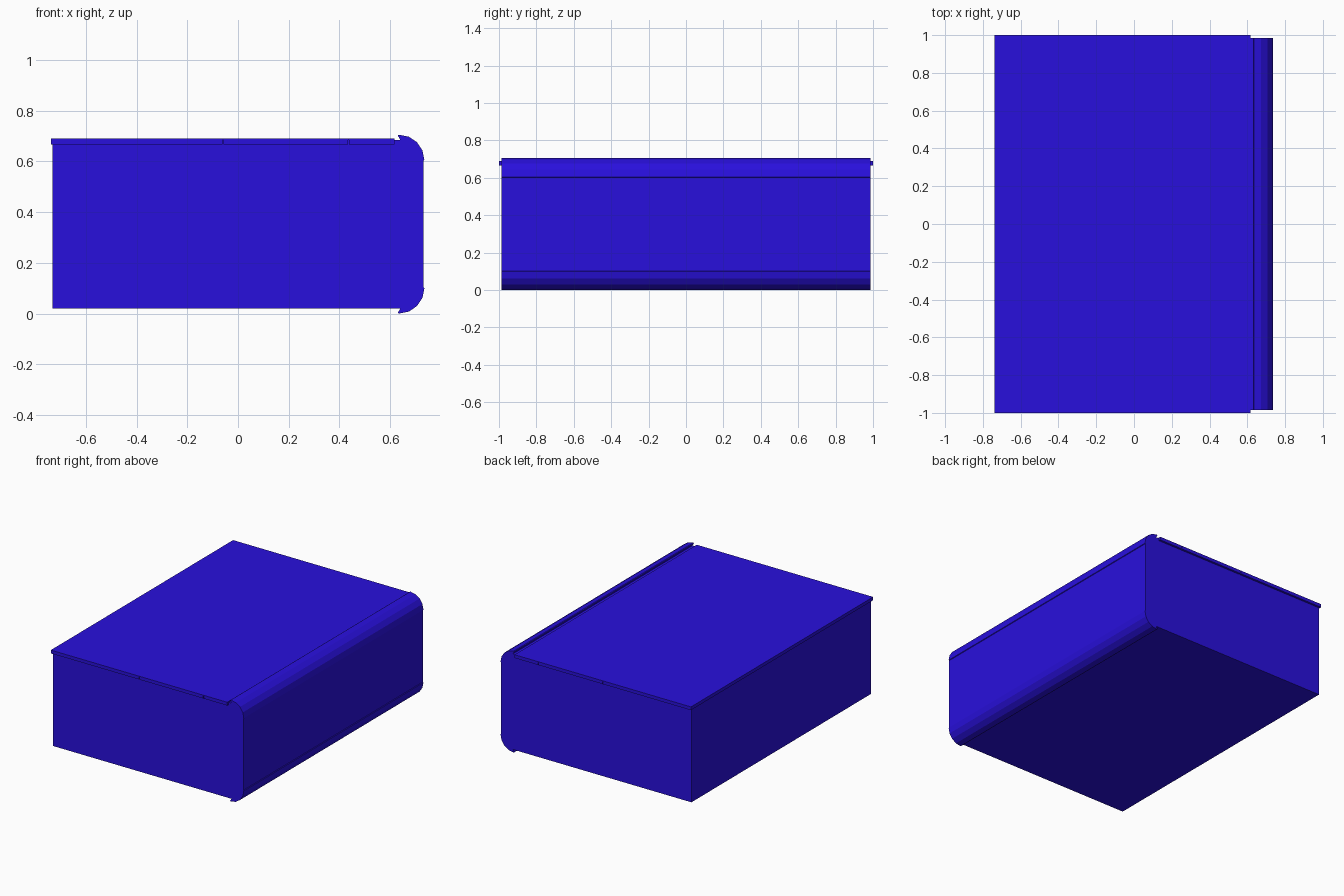
import bpy, bmesh, math

if "Cube" in bpy.data.objects:
    bpy.data.objects.remove(bpy.data.objects["Cube"])

mat = bpy.data.materials.new("deep_blue")
mat.diffuse_color = (0.022, 0.005, 0.72, 1)
mat.use_nodes = True
mat.node_tree.nodes["Principled BSDF"].inputs["Base Color"].default_value = mat.diffuse_color


def finish(name, bm):
    bmesh.ops.recalc_face_normals(bm, faces=bm.faces)
    me = bpy.data.meshes.new(name)
    bm.to_mesh(me)
    bm.free()
    me.materials.append(mat)
    ob = bpy.data.objects.new(name, me)
    bpy.context.collection.objects.link(ob)
    return ob


def extrude_y(name, profile, half):
    """Extrude an (x, z) outline from -half to +half along y."""
    bm = bmesh.new()
    face = bm.faces.new([bm.verts.new((x, -half, z)) for x, z in profile])
    out = bmesh.ops.extrude_face_region(bm, geom=[face])["geom"]
    verts = [v for v in out if isinstance(v, bmesh.types.BMVert)]
    bmesh.ops.translate(bm, verts=verts, vec=(0, 2 * half, 0))
    return finish(name, bm)


def boxes(name, bounds):
    bm = bmesh.new()
    for lo, hi in bounds:
        vs = bmesh.ops.create_cube(bm, size=1)["verts"]
        for v in vs:
            for i in range(3):
                v.co[i] = lo[i] if v.co[i] < 0 else hi[i]
    return finish(name, bm)


HEIGHT, R, CX = 0.705, 0.1, 0.635

# Body with rounded spine: one half outline, mirrored top to bottom
arc = [(CX + R * math.sin(math.radians(a)), R - R * math.cos(math.radians(a)))
       for a in (0, 22.5, 45, 67.5, 90)]
lower = [(-0.732, 0.02), (0.64, 0.02), (0.63, 0.003)] + arc + [(0.731, 0.103)]
upper = [(x, HEIGHT - z) for x, z in reversed(lower)]
upper[-1] = (-0.732, 0.684)
upper[-2] = (0.64, 0.684)
extrude_y("body_with_spine", lower + upper, 0.986)

# Lid plate, slightly larger than the body
boxes("lid", [((-0.738, -1, 0.684), (0.617, 1, 0.69))])

# Lid rim with narrow seams, front and back, plus the closing strip at the left
seams = [-0.738, -0.06, 0.435, 0.617]
rim = [((-0.738, -0.98, 0.667), (-0.73, 0.98, 0.685))]
for s in (-1, 1):
    y0, y1 = sorted((0.98 * s, s))
    for a, b in zip(seams, seams[1:]):
        rim.append(((a + (0.002 if a > -0.7 else 0), y0, 0.667),
                    (b - (0.002 if b < 0.6 else 0), y1, 0.685)))
boxes("lid_rim", rim)
